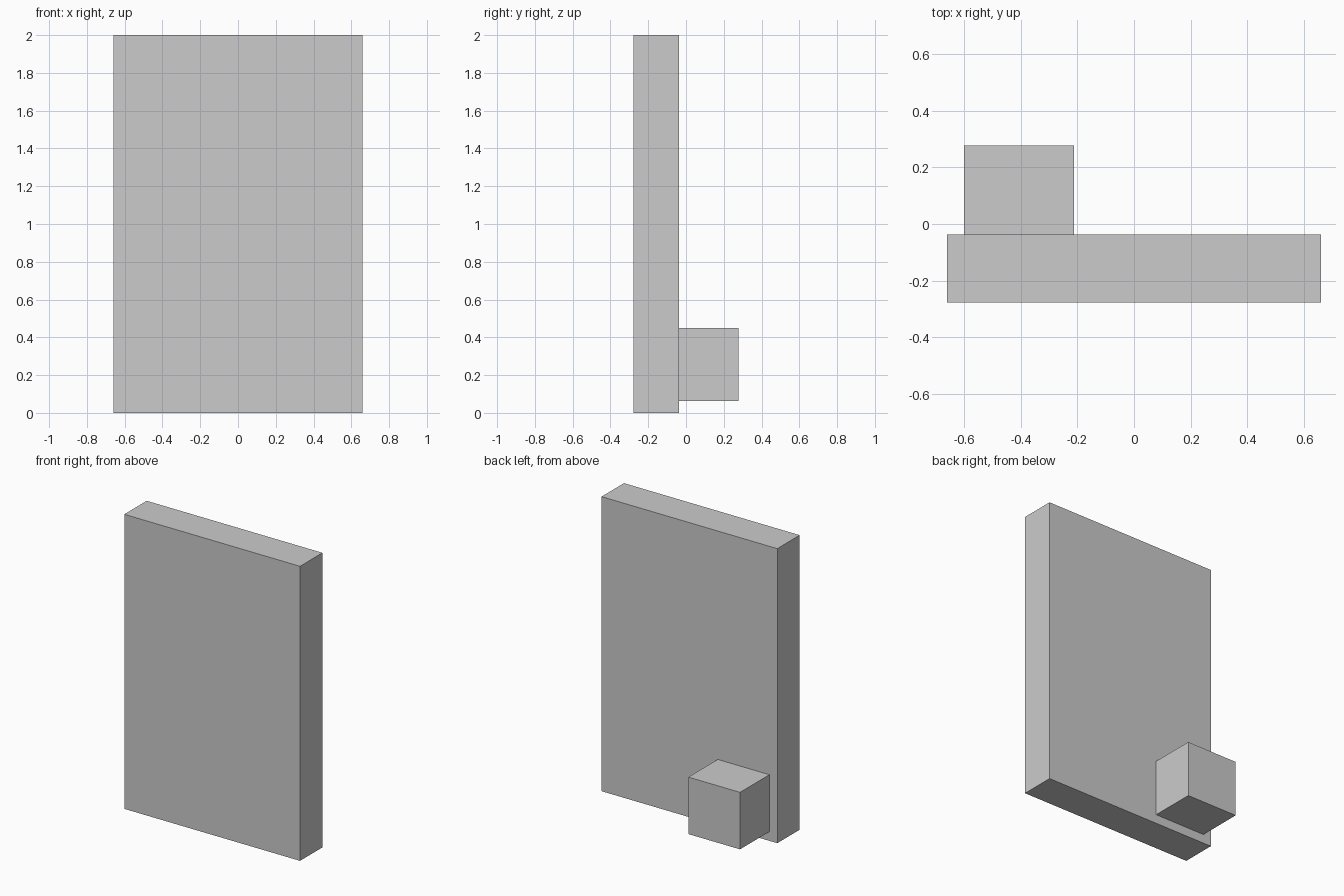
import bpy

if "Cube" in bpy.data.objects:
    bpy.data.objects.remove(bpy.data.objects["Cube"])


def box(name, lo, hi):
    """Axis-aligned block between two corners."""
    centre = [(a + b) / 2 for a, b in zip(lo, hi)]
    bpy.ops.mesh.primitive_cube_add(size=1, location=centre)
    ob = bpy.context.object
    ob.name = name
    ob.scale = [b - a for a, b in zip(lo, hi)]
    bpy.ops.object.transform_apply(location=False, rotation=False, scale=True)
    return ob


# Upright slab at the front
box("panel", (-0.66, -0.277, 0.0), (0.66, -0.037, 2.0))

# Small block on the back, near the lower left corner
box("rear_block", (-0.60, -0.037, 0.062), (-0.212, 0.277, 0.449))
